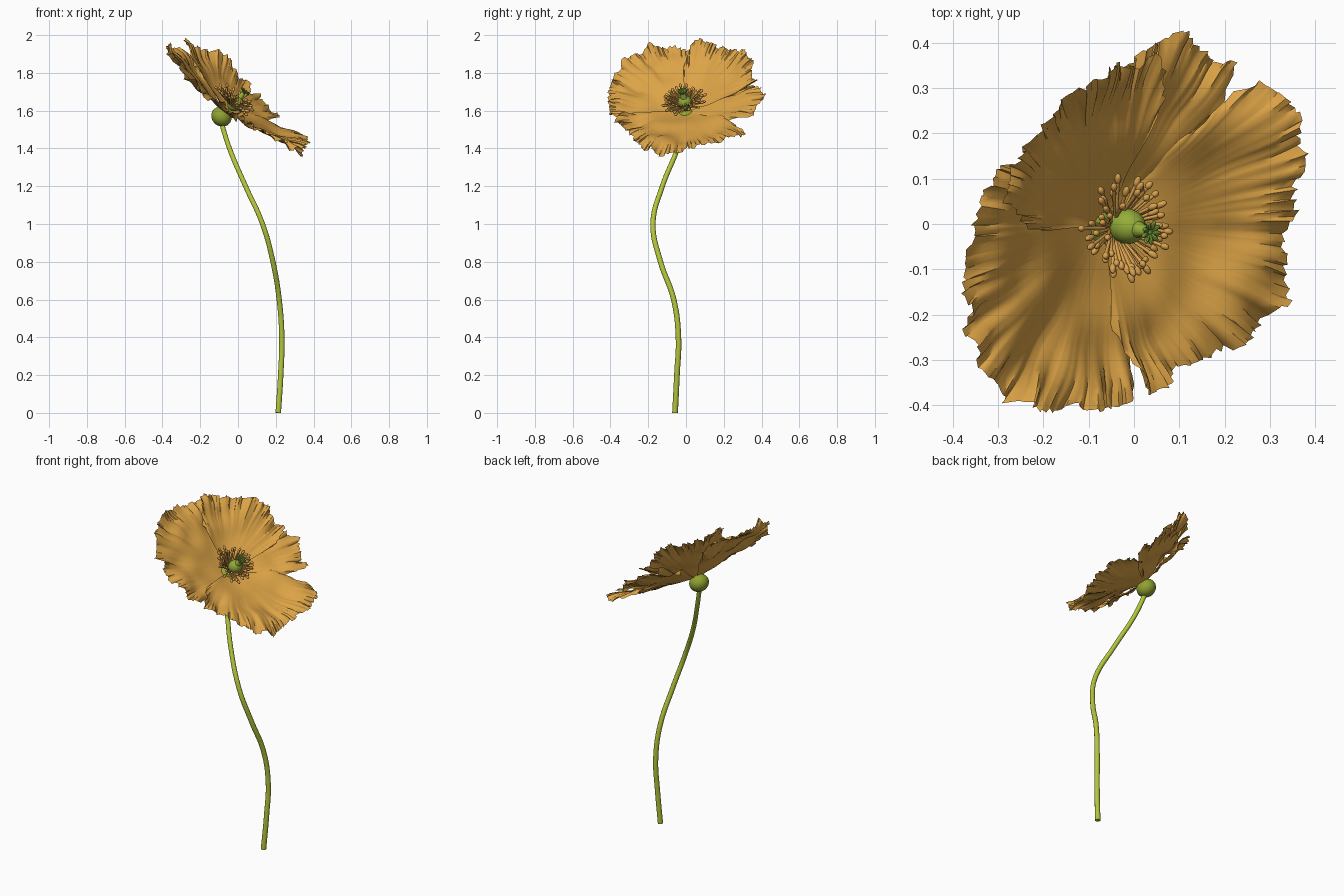
import bpy, bmesh, math, random
from mathutils import Vector, Matrix, noise

random.seed(4)
cube = bpy.data.objects.get("Cube")
if cube:
    bpy.data.objects.remove(cube)


def material(name, rgb):
    m = bpy.data.materials.new(name)
    m.use_nodes = True
    m.diffuse_color = (*rgb, 1)
    bsdf = m.node_tree.nodes["Principled BSDF"]
    bsdf.inputs["Base Color"].default_value = (*rgb, 1)
    bsdf.inputs["Roughness"].default_value = 0.7
    return m


ORANGE = material("petal orange", (0.72, 0.37, 0.062))
TAN = material("stamen orange", (0.70, 0.36, 0.075))
LIME = material("stem lime", (0.46, 0.56, 0.045))
GREEN = material("pod green", (0.30, 0.42, 0.04))
OLIVE = material("base olive", (0.28, 0.36, 0.03))
DARK = material("crown green", (0.19, 0.35, 0.04))

# Bloom frame: the flower leans towards +x and a little towards the front
BASE = Vector((-0.07, 0, 1.59))
U, V, N = Vector((0.78, 0, -0.62)), Vector((0, 1, 0)), Vector((0.62, 0, 0.78))
AXIS = Vector((0.62, -0.17, 0.75)).normalized()
TURN = AXIS.to_track_quat("Z", "Y").to_matrix().to_4x4()


def finish(name, bm, mat, angle=40):
    mesh = bpy.data.meshes.new(name)
    bm.to_mesh(mesh)
    bm.free()
    mesh.materials.append(mat)
    ob = bpy.data.objects.new(name, mesh)
    bpy.context.collection.objects.link(ob)
    bpy.ops.object.select_all(action="DESELECT")
    ob.select_set(True)
    bpy.context.view_layer.objects.active = ob
    bpy.ops.object.shade_smooth_by_angle(angle=math.radians(angle))
    return ob


# Bloom outline as (angle in degrees, radius)
RIM = [(-18, .49), (0, .43), (18, .475), (43, .49), (62, .41), (81, .43), (98, .35),
       (123, .385), (147, .385), (166, .41), (185, .44), (200, .49), (221, .50),
       (232, .48), (257, .42), (280, .395), (299, .37), (317, .41), (342, .49)]


def rim_radius(a):
    a = (a + 18) % 360 - 18
    for (a0, r0), (a1, r1) in zip(RIM, RIM[1:]):
        if a0 <= a <= a1:
            return r0 + (r1 - r0) * (a - a0) / (a1 - a0)
    return RIM[0][1]


def petal(name, start, end, lift, layer, tilt, seed):
    """Ruffled sheet fanned out from the bloom base, torn along its rim."""
    bm = bmesh.new()
    rings, cols = 16, int((end - start) / 1.1)
    rows = []
    for i in range(cols + 1):
        a = start + (end - start) * i / cols
        t = math.radians(a)
        # Rounded shoulders plus scalloped, torn margin
        shoulder = min(1, 0.55 + 0.04 * min(a - start, end - a))
        frill = 0.05 * noise.noise(Vector((a * 0.13, seed, 0))) + random.uniform(-0.018, 0.012)
        radius = rim_radius(a) * shoulder * (1 + frill)
        pleat = 0.035 * noise.noise(Vector((a * 0.16, seed, 3))) + random.uniform(-0.008, 0.008)
        row = []
        for k in range(rings + 1):
            s = 0.04 + 0.96 * k / rings
            r = radius * s
            wave = 0.045 * noise.noise(Vector((r * math.cos(t) * 8, r * math.sin(t) * 8, seed)))
            v = r * math.sin(t)
            h = (0.26 * r + lift * s * s + layer * min(1, s * 3)
                 + tilt * v + wave * s + pleat * s ** 6)
            twist = t + 0.012 * s ** 5 * math.sin(a * 2.1 + seed)
            row.append(bm.verts.new(BASE + U * r * math.cos(twist) + V * r * math.sin(twist) + N * h))
        rows.append(row)
    for p, q in zip(rows, rows[1:]):
        for k in range(rings):
            bm.faces.new((p[k], p[k + 1], q[k + 1], q[k]))
    return finish(name, bm, ORANGE, 50)


petal("front_petal", -86, 53, -0.016, 0.004, 0.16, 1.3)
petal("left_petal", 45, 118, -0.012, -0.003, 0.22, 5.7)
petal("rear_petal", 80, 184, 0.026, 0.012, 0.22, 9.1)
petal("right_petal", 150, 290, -0.005, -0.002, 0.22, 13.9)


def ball(bm, centre, scale, turn=TURN, segs=20):
    bmesh.ops.create_uvsphere(bm, u_segments=segs, v_segments=max(6, segs // 2), radius=1,
                              matrix=Matrix.Translation(centre) @ turn @ Matrix.Diagonal((*scale, 1)))


# Stamens: stubby filaments with plump anthers around the pod
bm = bmesh.new()
root = BASE + AXIS * 0.054
for i in range(62):
    t = i * 2.39996
    spread = random.uniform(0.7, 1.4)
    side = TURN.to_3x3() @ Vector((math.cos(t), math.sin(t), 0))
    way = (side * math.sin(spread) + AXIS * math.cos(spread)).normalized()
    start = root + side * 0.022
    length = random.uniform(0.064, 0.1)
    turn = way.to_track_quat("Z", "Y").to_matrix().to_4x4()
    bmesh.ops.create_cone(bm, segments=6, radius1=0.003, radius2=0.005, depth=length,
                          matrix=Matrix.Translation(start + way * length / 2) @ turn)
    ball(bm, start + way * length, (0.0075, 0.0075, random.uniform(0.008, 0.016)), turn, 8)
finish("stamens", bm, TAN, 60)

# Seed pod with a narrow neck
pod = Vector((-0.015, -0.005, 1.64))
bm = bmesh.new()
ball(bm, pod, (0.039, 0.039, 0.046))
bmesh.ops.create_cone(bm, segments=12, radius1=0.02, radius2=0.01, depth=0.036,
                      matrix=Matrix.Translation(pod + AXIS * 0.053) @ TURN)
finish("seed_pod", bm, GREEN)

# Lobed crown on the pod
bm = bmesh.new()
top = pod + AXIS * 0.076
ball(bm, top, (0.01, 0.01, 0.007), segs=10)
for i in range(9):
    t = math.tau * i / 9
    side = TURN.to_3x3() @ Vector((math.cos(t), math.sin(t), 0.4))
    ball(bm, top + side * 0.016, (0.006, 0.006, 0.012),
         side.to_track_quat("Z", "Y").to_matrix().to_4x4(), 8)
finish("pod_crown", bm, DARK)

# Swollen base under the petals
bm = bmesh.new()
ball(bm, Vector((-0.088, 0.0, 1.568)), (0.056, 0.056, 0.05), segs=28)
finish("bloom_base", bm, OLIVE)

# Curving stem
PATH = [(.213, -.058, 0), (.226, -.048, .2), (.232, -.04, .4), (.218, -.065, .6), (.185, -.135, .8),
        (.13, -.175, 1), (.04, -.125, 1.2), (-.045, -.045, 1.4), (-.095, 0, 1.56)]
curve = bpy.data.curves.new("stem", "CURVE")
curve.dimensions = "3D"
curve.bevel_depth = 0.0145
curve.bevel_resolution = 3
curve.use_fill_caps = True
curve.resolution_u = 8
spline = curve.splines.new("BEZIER")
spline.bezier_points.add(len(PATH) - 1)
for i, (point, co) in enumerate(zip(spline.bezier_points, PATH)):
    point.co = co
    point.handle_left_type = point.handle_right_type = "AUTO"
    point.radius = 1.05 - 0.02 * i
curve.materials.append(LIME)
stem = bpy.data.objects.new("stem", curve)
bpy.context.collection.objects.link(stem)
bpy.ops.object.select_all(action="DESELECT")
stem.select_set(True)
bpy.context.view_layer.objects.active = stem
bpy.ops.object.convert(target="MESH")
bpy.ops.object.shade_smooth_by_angle(angle=math.radians(40))
